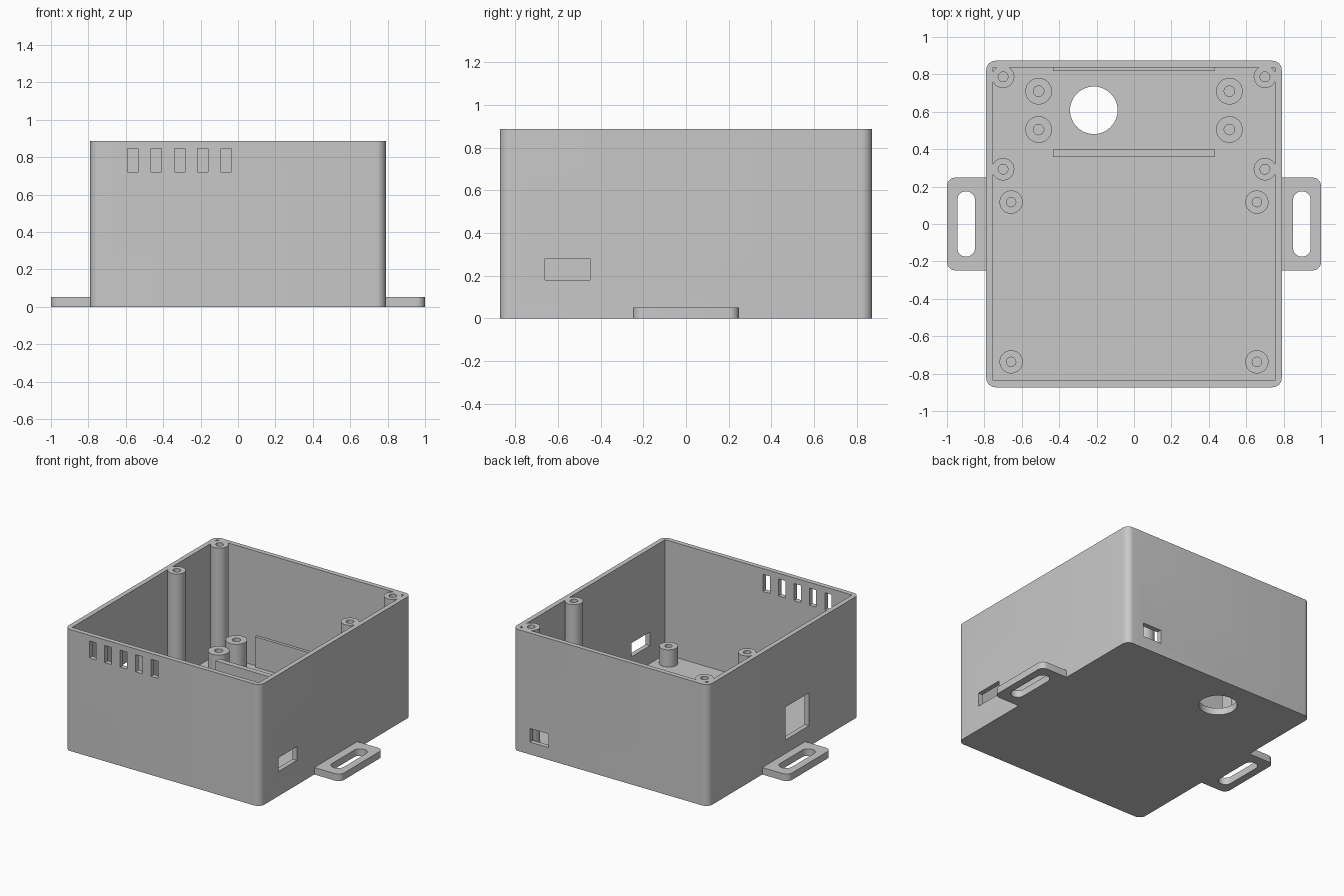
import bpy, bmesh, math
from mathutils import Matrix

if "Cube" in bpy.data.objects:
    bpy.data.objects.remove(bpy.data.objects["Cube"])

gray = bpy.data.materials.new("light_gray_plastic")
gray.use_nodes = True
COLOUR = (0.58, 0.58, 0.58, 1)
gray.diffuse_color = COLOUR
gray.node_tree.nodes["Principled BSDF"].inputs["Base Color"].default_value = COLOUR

HX, HY, TOP = 0.79, 0.873, 0.887   # outer half sizes and height
WALL, FLOOR = 0.035, 0.05
IX, IY = HX - WALL, HY - WALL


def finish(name, bm):
    bmesh.ops.remove_doubles(bm, verts=bm.verts, dist=1e-5)
    bmesh.ops.recalc_face_normals(bm, faces=bm.faces)
    mesh = bpy.data.meshes.new(name)
    bm.to_mesh(mesh)
    bm.free()
    mesh.materials.append(gray)
    obj = bpy.data.objects.new(name, mesh)
    bpy.context.collection.objects.link(obj)
    return obj


def prism(name, outline, z0, z1):
    bm = bmesh.new()
    face = bm.faces.new([bm.verts.new((x, y, z0)) for x, y in outline])
    new = bmesh.ops.extrude_face_region(bm, geom=[face])["geom"]
    up = [v for v in new if isinstance(v, bmesh.types.BMVert)]
    bmesh.ops.translate(bm, verts=up, vec=(0, 0, z1 - z0))
    return finish(name, bm)


def rounded(x0, x1, y0, y1, radii, steps=8):
    """Rectangle outline; radii run counterclockwise from the +x +y corner."""
    points = []
    corners = [(x1, y1, -1, -1), (x0, y1, 1, -1), (x0, y0, 1, 1), (x1, y0, -1, 1)]
    for i, ((x, y, sx, sy), r) in enumerate(zip(corners, radii)):
        if r == 0:
            points.append((x, y))
            continue
        for k in range(steps + 1):
            a = math.pi / 2 * (i + k / steps)
            points.append((x + sx * r + r * math.cos(a), y + sy * r + r * math.sin(a)))
    return points


def box(name, x0, x1, y0, y1, z0, z1):
    return prism(name, rounded(x0, x1, y0, y1, [0] * 4), z0, z1)


def cut(target, cutter):
    mod = target.modifiers.new("cut", "BOOLEAN")
    mod.operation, mod.solver, mod.object = "DIFFERENCE", "EXACT", cutter
    cutter.hide_render = True
    bpy.context.view_layer.objects.active = target
    bpy.ops.object.modifier_apply(modifier=mod.name)
    bpy.data.objects.remove(cutter)


def smooth(obj):
    bpy.ops.object.select_all(action="DESELECT")
    obj.select_set(True)
    bpy.context.view_layer.objects.active = obj
    bpy.ops.object.shade_smooth_by_angle(angle=math.radians(30))


def post(name, x, y, radius, bore, z1):
    """Round standoff with a blind screw hole, turned from a profile."""
    bm = bmesh.new()
    z0 = FLOOR - 0.01
    profile = [(radius, z0), (radius, z1), (bore, z1), (bore, FLOOR + 0.01), (0, FLOOR + 0.01)]
    verts = [bm.verts.new((r, 0, z)) for r, z in profile]
    edges = [bm.edges.new(pair) for pair in zip(verts, verts[1:])]
    bmesh.ops.spin(bm, geom=verts + edges, cent=(0, 0, 0), axis=(0, 0, 1),
                   angle=math.tau, steps=40)
    bmesh.ops.transform(bm, matrix=Matrix.Translation((x, y, 0)), verts=bm.verts)
    smooth(finish(name, bm))


# Open-topped case
case = prism("case", rounded(-HX, HX, -HY, HY, [0.05] * 4), 0, TOP)
cut(case, box("cavity", -IX, IX, -IY, IY, FLOOR, TOP + 0.1))

# Vent slits in the front wall
for i in range(5):
    x = -0.5625 + i * 0.125
    cut(case, box("vent", x - 0.028, x + 0.028, -HY - 0.1, -IY + 0.02, 0.72, 0.845))

# Connector openings in the left, right and back walls
cut(case, box("left_port", IX - 0.02, HX + 0.1, -0.66, -0.45, 0.18, 0.28))
cut(case, box("right_port", -HX - 0.1, -IX + 0.02, -0.29, -0.02, 0.15, 0.39))
cut(case, box("back_port", 0.50, 0.65, IY - 0.02, HY + 0.1, 0.09, 0.19))

# Round cable hole in the floor
hole = [(-0.215 + 0.127 * math.cos(math.tau * k / 48),
         0.608 + 0.127 * math.sin(math.tau * k / 48)) for k in range(48)]
cut(case, prism("cable_hole", hole, -0.1, FLOOR + 0.02))
smooth(case)

# Slotted mounting tabs, then everything paired left and right
for side, s in (("left", 1), ("right", -1)):
    x0, x1 = sorted((s * (HX - 0.02), s * 1.0))
    radii = [0.045, 0, 0, 0.045] if s > 0 else [0, 0.045, 0.045, 0]
    tab = prism(side + "_mounting_tab", rounded(x0, x1, -0.248, 0.248, radii), 0, 0.051)
    x0, x1 = sorted((s * 0.85, s * 0.945))
    cut(tab, prism("slot", rounded(x0, x1, -0.175, 0.175, [0.0474] * 4), -0.1, 0.2))
    smooth(tab)

    # Tall lid posts
    post(side + "_back_lid_post", s * 0.70, 0.787, 0.06, 0.026, TOP)
    post(side + "_middle_lid_post", s * 0.70, 0.293, 0.06, 0.026, TOP)
    # Low board standoffs
    post(side + "_back_board_standoff", s * 0.657, 0.117, 0.062, 0.025, 0.176)
    post(side + "_front_board_standoff", s * 0.657, -0.737, 0.062, 0.025, 0.176)
    # Wider module standoffs
    post(side + "_back_module_standoff", s * 0.51, 0.71, 0.071, 0.028, 0.27)
    post(side + "_front_module_standoff", s * 0.51, 0.505, 0.071, 0.028, 0.27)

# Upright ribs holding the module
box("front_rib", -0.432, 0.432, 0.358, 0.397, FLOOR - 0.01, 0.272)
box("back_rib", -0.432, 0.432, 0.817, IY + 0.005, FLOOR - 0.01, 0.272)
